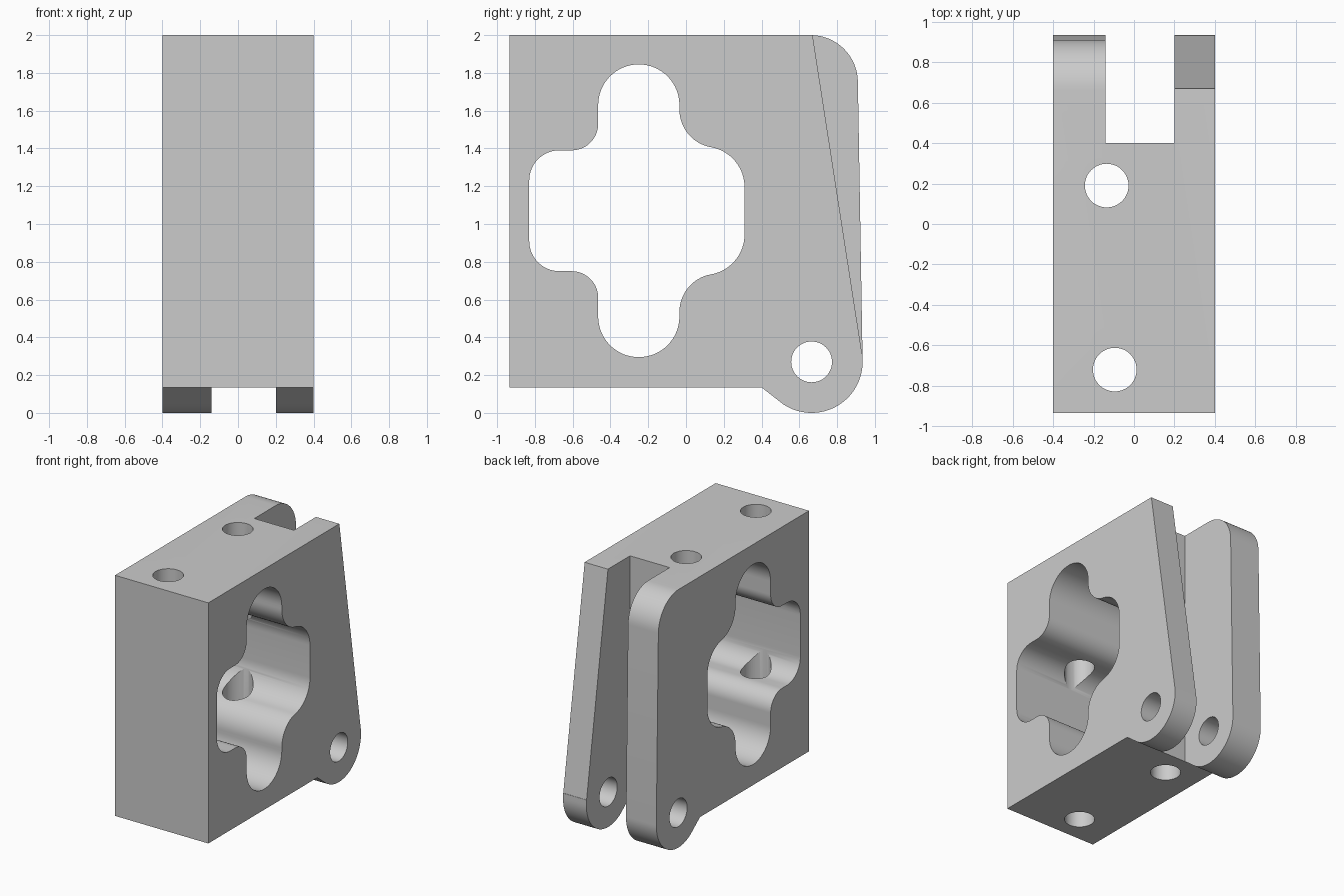
import bpy, bmesh
from math import radians, cos, sin

if "Cube" in bpy.data.objects:
    bpy.data.objects.remove(bpy.data.objects["Cube"], do_unlink=True)

grey = bpy.data.materials.new("plain grey")
grey.use_nodes = True
grey.diffuse_color = (0.6, 0.6, 0.6, 1)
grey.node_tree.nodes["Principled BSDF"].inputs["Base Color"].default_value = (0.6, 0.6, 0.6, 1)


def arc(cy, cz, r, start, end, steps=16):
    """Points on an arc, angles in degrees."""
    angles = [radians(start + (end - start) * i / steps) for i in range(steps + 1)]
    return [(cy + r * cos(a), cz + r * sin(a)) for a in angles]


def prism(name, outline, low, high, axis="x"):
    """Extrude an outline along x (outline in y, z) or along z (outline in x, y)."""
    bm = bmesh.new()
    place = (lambda a, b: (low, a, b)) if axis == "x" else (lambda a, b: (a, b, low))
    move = (high - low, 0, 0) if axis == "x" else (0, 0, high - low)
    face = bm.faces.new([bm.verts.new(place(a, b)) for a, b in outline])
    out = bmesh.ops.extrude_face_region(bm, geom=[face])
    verts = [v for v in out["geom"] if isinstance(v, bmesh.types.BMVert)]
    bmesh.ops.translate(bm, vec=move, verts=verts)
    bmesh.ops.recalc_face_normals(bm, faces=bm.faces)
    mesh = bpy.data.meshes.new(name)
    bm.to_mesh(mesh)
    bm.free()
    mesh.materials.append(grey)
    obj = bpy.data.objects.new(name, mesh)
    bpy.context.collection.objects.link(obj)
    return obj


def circle(a, b, r):
    return arc(a, b, r, 0, 360, 48)[:-1]


# Block side outline with the rounded rear lug
PIN_Y, PIN_Z, LUG_R = 0.665, 0.27, 0.27
outline = [(-0.935, 2), (-0.935, 0.135), (0.4, 0.135)]
outline += arc(PIN_Y, PIN_Z, LUG_R, 236, 361, 32)
outline += arc(0.66, 1.75, 0.25, 1, 90)
block = prism("bracket_block", outline, -0.4, 0.4)

# Cross-shaped window: upper half, mirrored to the lower half
MID = 1.07
upper = arc(0.095, 1.195, 0.215, 0, 80)
upper += arc(0.1675, 1.606, 0.2025, 260, 180)[1:]
upper += arc(-0.25, 1.63, 0.215, 0, 180, 32)
upper += arc(-0.605, 1.53, 0.14, 0, -90)
upper += arc(-0.67, 1.23, 0.16, 90, 180)
window = upper + [(y, 2 * MID - z) for y, z in reversed(upper)]

# Slanted rear edge of the left lug
slant = [(0.639, 2.2), (0.67, 2), (0.932, 0.311), (1.2, 0.311), (1.2, 2.2)]

slot = [(0.4, -0.2), (1.2, -0.2), (1.2, 2.2), (0.4, 2.2)]

cutters = [
    prism("slot_cutter", slot, -0.14, 0.2),
    prism("slant_cutter", slant, 0.1, 0.5),
    prism("window_cutter", window, -0.6, 0.6),
    prism("pin_hole_cutter", circle(PIN_Y, PIN_Z, 0.108), -0.6, 0.6),
    prism("rear_bolt_cutter", circle(-0.135, 0.19, 0.108), -0.2, 2.2, "z"),
    prism("front_bolt_cutter", circle(-0.095, -0.72, 0.108), -0.2, 2.2, "z"),
]
for cutter in cutters:
    cutter.hide_render = True
    cut = block.modifiers.new(cutter.name, "BOOLEAN")
    cut.operation = "DIFFERENCE"
    cut.solver = "EXACT"
    cut.object = cutter

# Bake the cuts and drop the cutters
bpy.context.view_layer.update()
graph = bpy.context.evaluated_depsgraph_get()
finished = bpy.data.meshes.new_from_object(block.evaluated_get(graph))
block.modifiers.clear()
block.data = finished
for cutter in cutters:
    bpy.data.objects.remove(cutter, do_unlink=True)

# Smooth curved walls, sharp corners
bpy.ops.object.select_all(action="DESELECT")
block.select_set(True)
bpy.context.view_layer.objects.active = block
bpy.ops.object.shade_smooth_by_angle(angle=radians(25))
